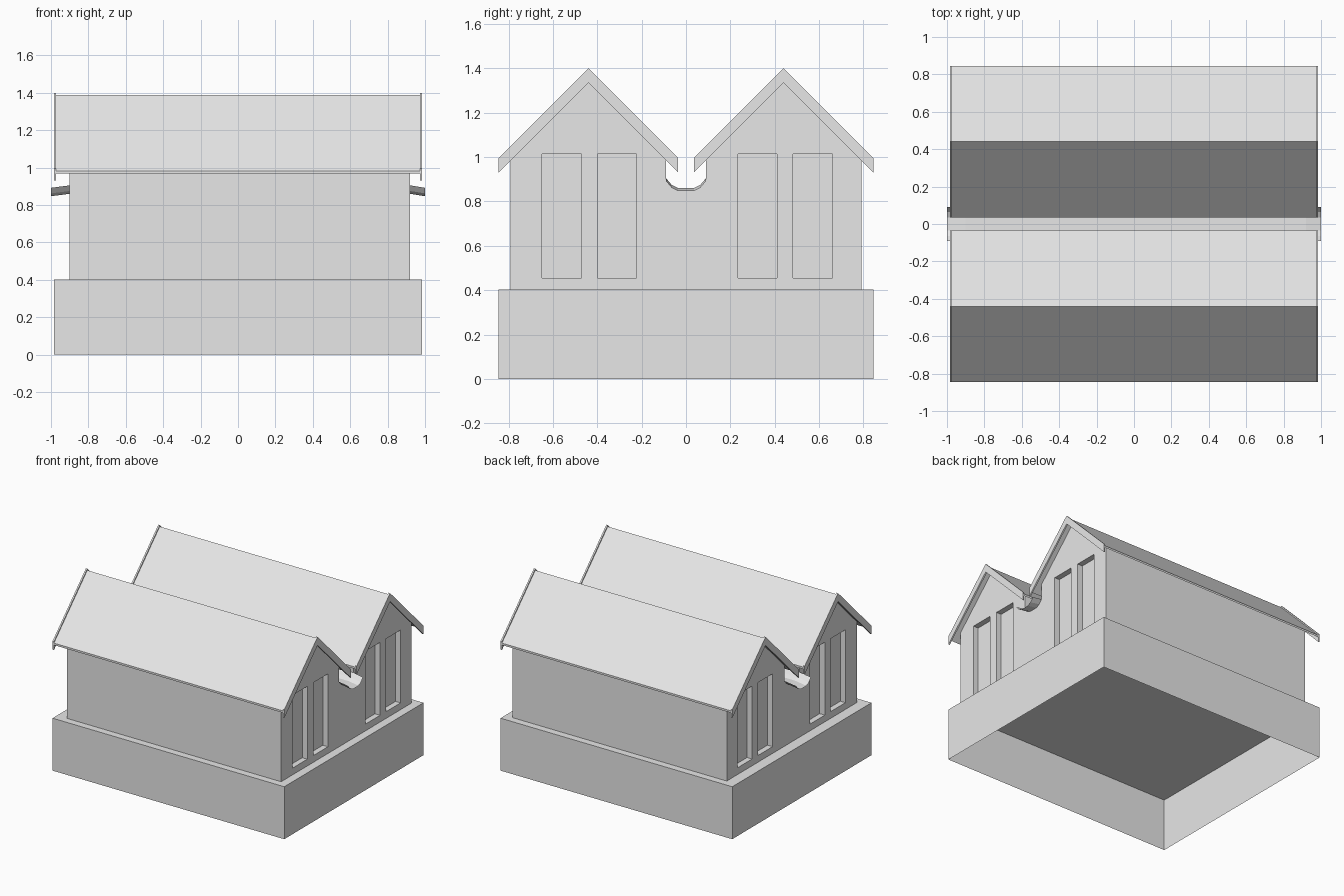
import bpy, bmesh

cube = bpy.data.objects.get("Cube")
if cube:
    bpy.data.objects.remove(cube, do_unlink=True)

grey = bpy.data.materials.new("light_grey")
grey.use_nodes = True
colour = (0.8, 0.8, 0.8, 1)
grey.diffuse_color = colour
grey.node_tree.nodes["Principled BSDF"].inputs["Base Color"].default_value = colour


def make_object(name, bm):
    mesh = bpy.data.meshes.new(name)
    bm.to_mesh(mesh)
    bm.free()
    mesh.materials.append(grey)
    obj = bpy.data.objects.new(name, mesh)
    bpy.context.collection.objects.link(obj)
    return obj


def extrude_profile(name, profile, x0, x1):
    """Solid made by sweeping a closed (y, z) outline along x."""
    bm = bmesh.new()
    face = bm.faces.new([bm.verts.new((x0, y, z)) for y, z in profile])
    swept = bmesh.ops.extrude_face_region(bm, geom=[face])["geom"]
    moved = [v for v in swept if isinstance(v, bmesh.types.BMVert)]
    bmesh.ops.translate(bm, verts=moved, vec=(x1 - x0, 0, 0))
    bmesh.ops.recalc_face_normals(bm, faces=bm.faces)
    return make_object(name, bm)


def rectangle(y0, y1, z0, z1):
    return [(y0, z0), (y1, z0), (y1, z1), (y0, z1)]


BASE_TOP = 0.403
RIDGE_Y = 0.44
WALL_LEFT, WALL_RIGHT = 0.92, -0.9

# Plinth, open underneath
plinth = extrude_profile("plinth", rectangle(-0.845, 0.845, 0, BASE_TOP), -0.985, 0.985)
bm = bmesh.new()
bm.from_mesh(plinth.data)
bottom = [f for f in bm.faces if f.normal.z < -0.9]
bmesh.ops.delete(bm, geom=bottom, context="FACES_ONLY")
bm.to_mesh(plinth.data)
bm.free()

# Twin-gabled walls with a trough between the gables
trough = [(0.09, 0.905), (0.065, 0.875), (0.035, 0.86)]
trough += [(-y, z) for y, z in reversed(trough)]
half = [(0.79, BASE_TOP), (0.79, 1.025), (RIDGE_Y, 1.375), (0.09, 1.025)]
walls = extrude_profile(
    "walls", half + trough + [(-y, z) for y, z in reversed(half)], WALL_RIGHT, WALL_LEFT)

# Tall window recesses in both gable ends
DEPTH = 0.043
cutters = []
for y0, y1 in ((-0.65, -0.472), (-0.4, -0.222), (0.234, 0.411), (0.483, 0.66)):
    for x0, x1 in ((WALL_RIGHT - 0.1, WALL_RIGHT + DEPTH), (WALL_LEFT - DEPTH, WALL_LEFT + 0.1)):
        cutter = extrude_profile("window_cutter", rectangle(y0, y1, 0.455, 1.015), x0, x1)
        cutter.hide_render = True
        cutters.append(cutter)
        cut = walls.modifiers.new("window", "BOOLEAN")
        cut.operation = "DIFFERENCE"
        cut.solver = "EXACT"
        cut.object = cutter
bpy.context.view_layer.update()
evaluated = walls.evaluated_get(bpy.context.evaluated_depsgraph_get())
finished = bpy.data.meshes.new_from_object(evaluated)
walls.modifiers.clear()
walls.data = finished
for cutter in cutters:
    bpy.data.objects.remove(cutter, do_unlink=True)


def chevron(side, top, thickness):
    """Gable-shaped band, centred on one ridge."""
    c, w = side * RIDGE_Y, 0.405
    return [(c - w, top - w), (c, top), (c + w, top - w),
            (c + w, top - w - thickness), (c, top - thickness), (c - w, top - w - thickness)]


# Two roofs, each with deeper trim boards at the ends
for side, label in ((-1, "front"), (1, "back")):
    extrude_profile(label + "_roof", chevron(side, 1.388, 0.015), -0.975, 0.975)
    for x0, end in ((-0.985, "right"), (0.973, "left")):
        extrude_profile(f"{label}_{end}_trim", chevron(side, 1.4, 0.065), x0, x0 + 0.012)

# Sloping spouts at the ends of the trough
for wall_x, tip_x, end in ((WALL_RIGHT, -1, "right"), (WALL_LEFT, 1, "left")):
    bm = bmesh.new()
    inner = [bm.verts.new((wall_x, y, z)) for y, z in trough]
    outer = [bm.verts.new((tip_x, y, z - 0.013)) for y, z in trough]
    for i in range(len(trough) - 1):
        bm.faces.new((inner[i], inner[i + 1], outer[i + 1], outer[i]))
    bm.normal_update()
    for f in bm.faces:
        if f.normal.z < 0:
            f.normal_flip()
    make_object(end + "_spout", bm)
